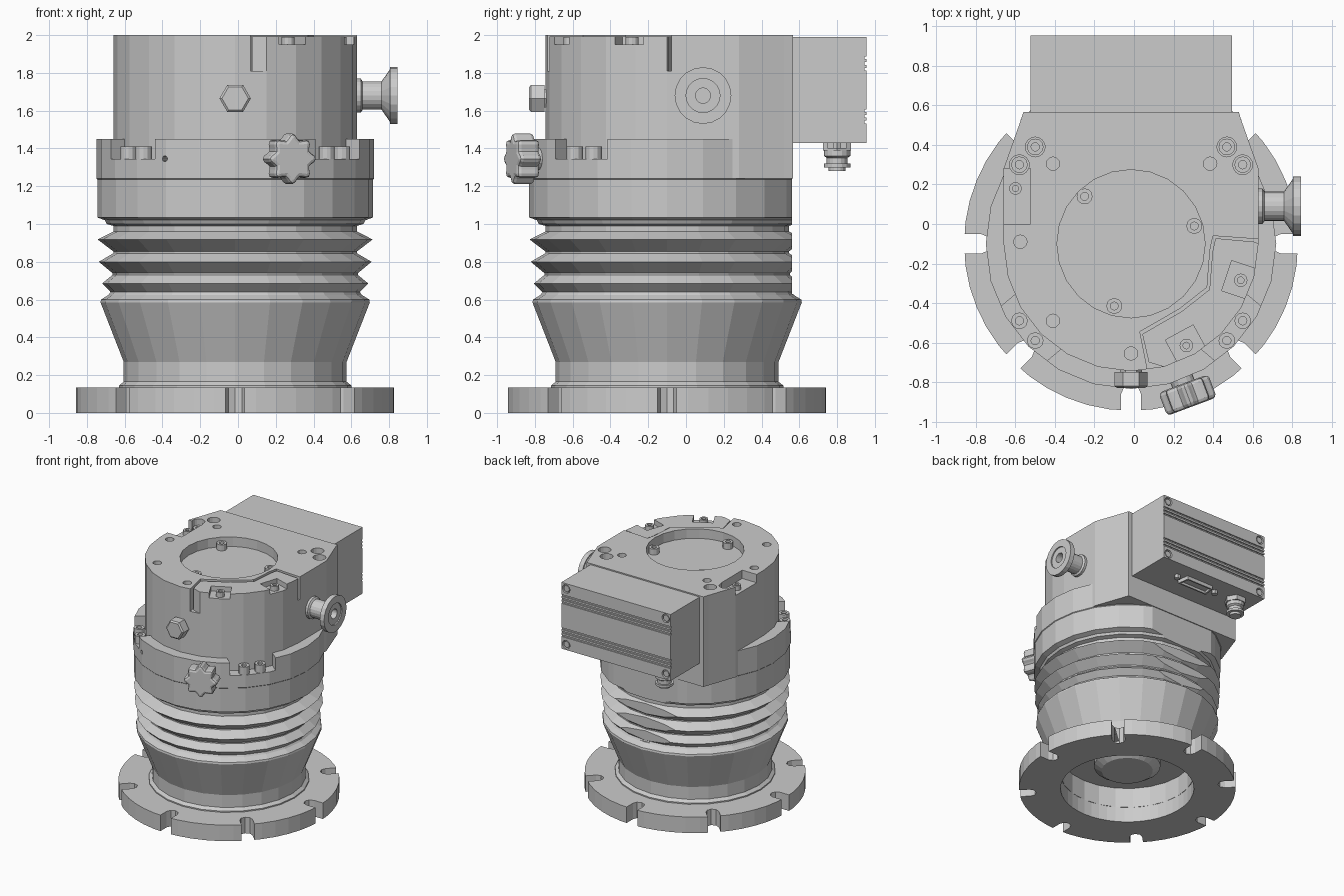
import bpy, bmesh, math
from mathutils import Matrix, Vector

if "Cube" in bpy.data.objects:
    bpy.data.objects.remove(bpy.data.objects["Cube"])

CX, CY = -0.015, -0.10          # main axis
AXIS = Matrix.Translation((CX, CY, 0))


def polar(r, deg):
    a = math.radians(deg)
    return (CX + r * math.cos(a), CY + r * math.sin(a))


def frame(p, d):
    return Matrix.Translation(p) @ Vector(d).to_track_quat('Z', 'Y').to_matrix().to_4x4()


def finish(name, bm, m):
    bmesh.ops.remove_doubles(bm, verts=bm.verts, dist=1e-5)
    bmesh.ops.transform(bm, matrix=m, verts=bm.verts)
    bmesh.ops.recalc_face_normals(bm, faces=bm.faces)
    me = bpy.data.meshes.new(name)
    bm.to_mesh(me)
    bm.free()
    ob = bpy.data.objects.new(name, me)
    bpy.context.collection.objects.link(ob)
    return ob


def prism(name, pts, z0, z1, m=Matrix()):
    bm = bmesh.new()
    base = bm.faces.new([bm.verts.new((x, y, z0)) for x, y in pts])
    ext = bmesh.ops.extrude_face_region(bm, geom=[base], use_keep_orig=True)
    vs = [v for v in ext['geom'] if isinstance(v, bmesh.types.BMVert)]
    bmesh.ops.translate(bm, verts=vs, vec=(0, 0, z1 - z0))
    return finish(name, bm, m)


def lathe(name, prof, n, m=AXIS):
    bm = bmesh.new()
    rings = []
    for k in range(n):
        a = 2 * math.pi * k / n
        rings.append([bm.verts.new((r * math.cos(a), r * math.sin(a), z)) for r, z in prof])
    for k in range(n):
        a, b = rings[k], rings[(k + 1) % n]
        for i in range(len(prof) - 1):
            if prof[i][0] + prof[i + 1][0] > 0:
                bm.faces.new((a[i], b[i], b[i + 1], a[i + 1]))
    return finish(name, bm, m)


def cyl(name, r, p, h, n=16, d=(0, 0, 1)):
    return lathe(name, [(0, 0), (r, 0), (r, h), (0, h)], n, frame(p, d))


def box(name, x0, x1, y0, y1, z0, z1, m=Matrix()):
    return prism(name, [(x0, y0), (x1, y0), (x1, y1), (x0, y1)], z0, z1, m)


def cut(ob, cutters):
    bpy.context.view_layer.objects.active = ob
    for c in cutters:
        mod = ob.modifiers.new("cut", 'BOOLEAN')
        mod.operation, mod.solver, mod.object = 'DIFFERENCE', 'EXACT', c
        bpy.ops.object.modifier_apply(modifier=mod.name)
        bpy.data.objects.remove(c)


def socket_screw(name, x, y, z, r, h):
    lathe(name, [(0, 0), (r, 0), (r, h), (r * .5, h), (r * .5, h * .4), (0, h * .4)], 12,
          Matrix.Translation((x, y, z)))


# slotted base flange with open bore
flange = lathe("base_flange", [(.52, 0), (.845, 0), (.845, .135), (.52, .135), (.52, 0)], 48)
slot = [(.95, -.05), (.95, .05), (.76, .05), (.725, .035), (.71, 0), (.725, -.035), (.76, -.05)]
cut(flange, [prism("slot_cutter", slot, -.1, .3, AXIS @ Matrix.Rotation(math.radians(45 * i), 4, 'Z'))
             for i in range(8)])

# neck, cone, cooling fins, and collar as one turned shape
body = lathe("finned_body", [
    (0, .30), (.52, .30), (.52, .13), (.615, .13), (.615, .145), (.59, .165), (.59, .27),
    (.713, .585), (.71, .60), (.67, .625), (.66, .64), (.705, .685), (.65, .73), (.65, .74),
    (.722, .80), (.645, .845), (.645, .855), (.728, .918), (.645, .96), (.645, .99), (.68, 1.0),
    (.69, 1.02), (.73, 1.035), (.73, 1.235), (.735, 1.24), (.735, 1.45), (0, 1.45)], 24)
cuts = [box("back_cutter", -1, 1, .56, 1.2, .63, 1.6)]
for deg in (-40, -140):
    cuts.append(box("notch_cutter", .60, 1, -.18, .18, 1.345, 1.6,
                    AXIS @ Matrix.Rotation(math.radians(deg), 4, 'Z')))
cuts.append(cyl("pin_cutter", .016, (*polar(.60, -120.5), 1.345), .3, 10,
                (math.cos(math.radians(-120.5)), math.sin(math.radians(-120.5)), 0)))
cut(body, cuts)
lathe("inlet_hub", [(0, .16), (.2, .16), (.26, .2), (.26, .32), (0, .32)], 24)

# upper housing: round front, squared back
outline = [polar(.645, a) for a in range(180, 361, 15)]
outline += [(.63, .28), (.545, .52), (.53, .567), (-.56, .567), (-.575, .52), (-.66, .28)]
housing = prism("upper_housing", outline, 1.24, 2.0)
ledge = [(.40, -.06), (.385, -.13), (.37, -.32), (.23, -.43), (.03, -.545), (.065, -.72)]
cuts = [lathe("recess_cutter", [(0, 1.92), (.375, 1.92), (.375, 2.1), (0, 2.1)], 24),
        prism("cover_cutter", [(.9, -.09), (.61, -.075)] + ledge + [(.07, -1), (.9, -1)], 1.81, 2.1),
        box("left_pocket_cutter", -.9, -.525, 0, .28, 1.93, 2.1)]
back_bolts = [(x, y) for s in (-1, 1) for x, y in ((CX + s * .485, .39), (CX + s * .565, .30))]
cuts += [cyl("bolt_hole_cutter", .05, (x, y, 1.87), .3) for x, y in back_bolts]
for x, y in ((-.41, .305), (.385, .305), (-.41, -.49), (-.575, -.09), (-.015, -.655)):
    cuts.append(cyl("hole_cutter", .034, (x, y, 1.92), .3, 12))
cut(housing, cuts)

# recessed front-right cover with two screw pockets
cover_screws = [(.54, -.285), (.265, -.615)]
inner = [(x + .012, y - .012) for x, y in ledge[:-1]] + [(.075, -.70)]
arc = [polar(.645, a) for a in (-75, -60, -45, -30, -15, 0)]
cover = prism("front_cover", [(.61, -.09)] + inner + arc, 1.81, 1.992)
pockets = []
for x, y in cover_screws:
    a = math.atan2(y - CY, x - CX)
    pockets.append(box("pocket_cutter", -.075, .3, -.08, .08, 1.95, 2.1,
                       Matrix.Translation((x, y, 0)) @ Matrix.Rotation(a, 4, 'Z')))
cut(cover, pockets)

# screws on top, in the recess and in the collar notches
for x, y in cover_screws:
    socket_screw("cover_screw", x, y, 1.94, .034, .05)
socket_screw("left_pocket_screw", -.60, .18, 1.92, .032, .05)
for x, y in back_bolts:
    socket_screw("housing_bolt", x, y, 1.86, .042, .09)
for x, y in ((-.25, .14), (.305, -.01), (-.10, -.415)):
    socket_screw("recess_screw", x, y, 1.91, .04, .06)
for s in (-1, 1):
    for x, y in ((.485, -.59), (.565, -.49)):
        socket_screw("collar_bolt", CX + s * x, y, 1.34, .042, .07)

# side port with clamping flange
lathe("side_port", [(0, 0), (.09, 0), (.09, .05), (.075, .06), (.075, .16), (.14, .205), (.15, .205),
                    (.15, .245), (.09, .245), (.09, .235), (.04, .235), (.04, .05), (0, .05)],
      20, frame((.60, .09, 1.68), (1, 0, 0)))

# hexagonal plug on the front
lathe("hex_plug", [(0, 0), (.055, 0), (.055, .06), (.083, .06), (.083, .13), (.07, .14), (0, .14)],
      6, frame((CX, -.69, 1.665), (0, -1, 0)) @ Matrix.Rotation(math.pi / 6 * 0, 4, 'Z'))

# lobed knob on the collar
kd = math.radians(-69.5)
kdir = (math.cos(kd), math.sin(kd), 0)
lobes = []
for i in range(48):
    a = math.tau * i / 48
    r = .119 + .015 * math.cos(8 * a)
    lobes.append((r * math.cos(a), r * math.sin(a)))
knob = prism("vent_knob", lobes, 0, .125, frame((*polar(.755, -69.5), 1.345), kdir))
bev = knob.modifiers.new("bevel", 'BEVEL')
bev.width, bev.segments, bev.angle_limit = .02, 2, math.radians(60)
cyl("knob_stem", .06, (*polar(.68, -69.5), 1.345), .1, 16, kdir)

# controller box with grooved rear face
ctrl = box("controller_box", -.525, .495, .56, .955, 1.43, 1.99)
cuts = [box("groove_cutter", -.6, .6, .945, 1.1, z + dz - .007, z + dz + .007)
        for z in (1.57, 1.85) for dz in (-.03, 0, .03)]
corners = [(x, z) for x in (-.48, .45) for z in (1.475, 1.945)]
cuts += [cyl("corner_cutter", .036, (x, .93, z), .1, 12, (0, 1, 0)) for x, z in corners]
cut(ctrl, cuts)
for x, z in corners:
    cyl("box_screw", .026, (x, .92, z), .03, 12, (0, 1, 0))

# connectors under the controller box
down = (0, 0, -1)
cyl("connector_nut", .085, (-.36, .80, 1.435), .045, 6, down)
lathe("round_connector", [(0, 0), (.07, 0), (.07, .075), (.055, .085), (.055, .115), (.07, .115),
                          (.07, .135), (.045, .135), (.045, .155), (0, .155)],
      16, frame((-.36, .80, 1.435), down))
dsub = prism("data_connector", [(-.10, .75), (.18, .75), (.165, .85), (-.085, .85)], 1.40, 1.44)
cut(dsub, [prism("socket_cutter", [(-.085, .762), (.165, .762), (.152, .838), (-.072, .838)], 1.3, 1.42)])
for x in (-.15, .23):
    cyl("connector_post", .025, (x, .80, 1.435), .035, 6, down)
